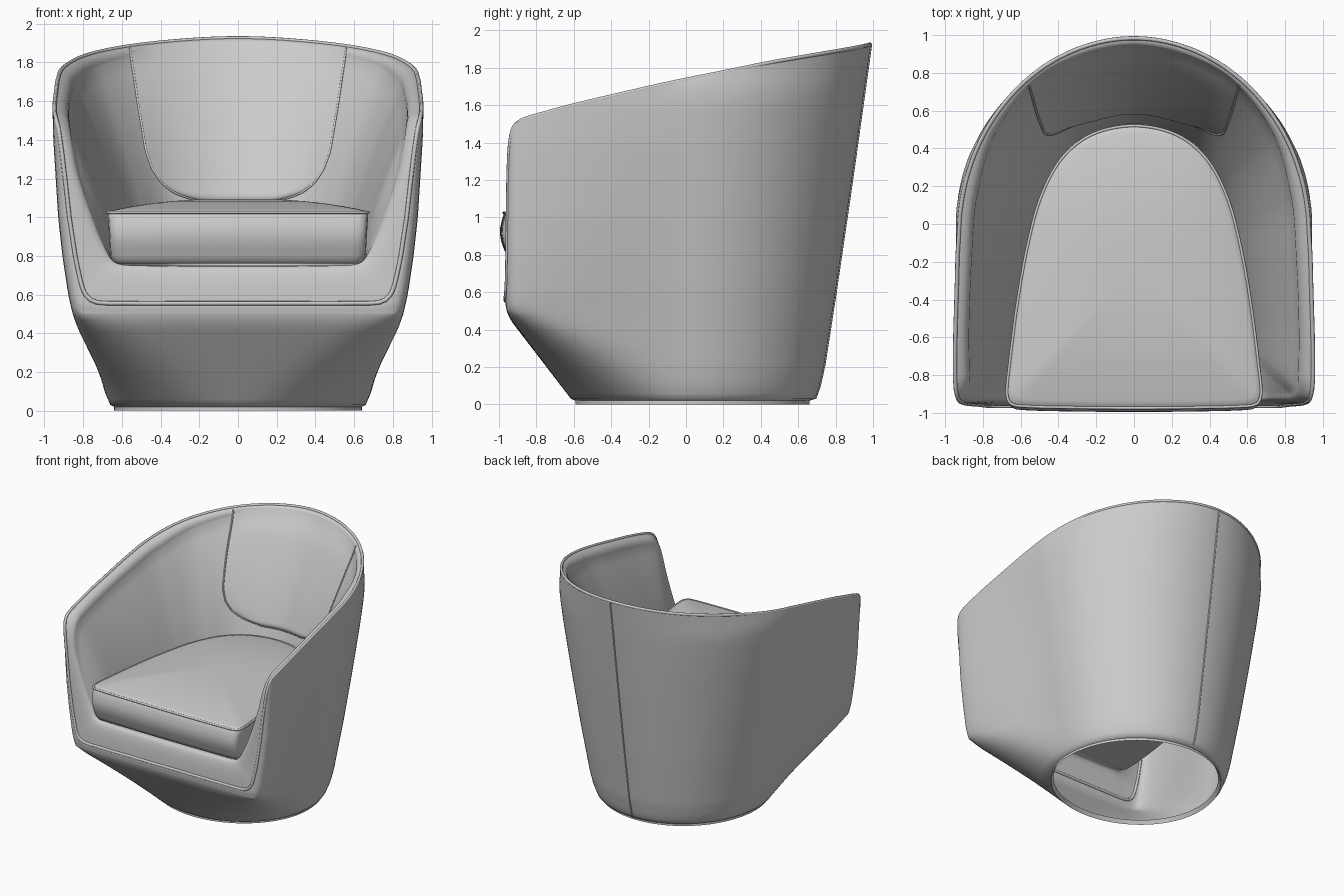
import bpy, bmesh, math
from mathutils import Vector
from mathutils.bvhtree import BVHTree

if "Cube" in bpy.data.objects:
    bpy.data.objects.remove(bpy.data.objects["Cube"])


def table(rows, z):
    """Linear lookup of a (z, value) profile."""
    for (a, p), (b, q) in zip(rows, rows[1:]):
        if z <= b:
            return p + (q - p) * max(0, (z - a) / (b - a))
    return rows[-1][1]


def spline(keys, odd, step, metric):
    """Smooth half outline; columns in `odd` flip sign across the mirror plane."""
    def ghost(c, k):
        return [2 * c[i] - k[i] if i in odd else k[i] for i in range(len(c))]
    pts = [ghost(keys[0], keys[1])] + list(keys) + [ghost(keys[-1], keys[-2])]
    t = [0]
    for a, b in zip(pts, pts[1:]):
        t.append(t[-1] + math.dist([a[i] for i in metric], [b[i] for i in metric]))
    out = []
    for j in range(1, len(pts) - 2):
        h = t[j + 1] - t[j]
        m = max(2, int(h / step))
        for s in (k / m for k in range(m)):
            row = []
            for i in range(len(keys[0])):
                a, b = pts[j][i], pts[j + 1][i]
                da = (b - pts[j - 1][i]) / (t[j + 1] - t[j - 1]) * h
                db = (pts[j + 2][i] - a) / (t[j + 2] - t[j]) * h
                row.append((2*s**3 - 3*s*s + 1) * a + (s**3 - 2*s*s + s) * da
                           + (3*s*s - 2*s**3) * b + (s**3 - s*s) * db)
            out.append(row)
    return out + [list(keys[-1])]


def mirrored(cols):
    return cols + [[(-x, y, z) for x, y, z in c] for c in cols[-2:0:-1]]


def finish(ob, angle=50):
    bpy.ops.object.select_all(action='DESELECT')
    bpy.context.view_layer.objects.active = ob
    ob.select_set(True)
    bpy.ops.object.shade_smooth_by_angle(angle=math.radians(angle))


def loft(name, cols, cyclic=True):
    """Skin a list of equally long point columns; returns a BVH of the surface."""
    bm = bmesh.new()
    v = [[bm.verts.new(p) for p in c] for c in cols]
    for i in range(len(v) if cyclic else len(v) - 1):
        a, b = v[i], v[(i + 1) % len(v)]
        for j in range(len(a) - 1):
            bm.faces.new((a[j], b[j], b[j + 1], a[j + 1]))
    bmesh.ops.remove_doubles(bm, verts=bm.verts, dist=1e-4)
    bmesh.ops.recalc_face_normals(bm, faces=bm.faces)
    tree = BVHTree.FromBMesh(bm)
    me = bpy.data.meshes.new(name)
    bm.to_mesh(me)
    bm.free()
    ob = bpy.data.objects.new(name, me)
    bpy.context.collection.objects.link(ob)
    finish(ob)
    return tree


def piping(name, pts, radius, cyclic=True):
    cu = bpy.data.curves.new(name, 'CURVE')
    cu.dimensions = '3D'
    cu.bevel_depth, cu.bevel_resolution = radius, 2
    sp = cu.splines.new('POLY')
    sp.points.add(len(pts) - 1)
    for p, co in zip(sp.points, pts):
        p.co = (*co, 1)
    sp.use_cyclic_u = cyclic
    bpy.context.collection.objects.link(bpy.data.objects.new(name, cu))


# Outer shell section: round at the floor, flat-fronted U above.
# The back half is nearly conical, the front half swells out sooner.
WIDE_FRONT = [(0, .64), (.03, .66), (.1, .70), (.2, .75), (.3, .793), (.4, .828), (.5, .855), (.6, .878),
              (.8, .908), (1, .93), (1.4, .955), (1.6, .96), (1.93, .96)]
WIDE_BACK = [(0, .64), (.03, .66), (.1, .69), (.2, .715), (.6, .79), (1, .856), (1.4, .916),
             (1.6, .94), (1.7, .943), (1.76, .93), (1.93, .905)]
BACK = [(0, .66), (.03, .69), (.08, .71), (.2, .738), (.6, .80), (1.2, .888), (1.93, .99)]
FRONT = [(0, .59), (.03, .615), (.44, .93), (.49, .957), (.55, .968), (1.93, .97)]


def shell(deg, z):
    s, c = math.sin(math.radians(deg)), math.cos(math.radians(deg))
    # corner fullness grows evenly from a circle to a crisp corner
    n = 2 if c > 0 else math.log(2) / -math.log(.7071 + .2644 * min(1, max(0, z) / .5))
    r = (abs(s) ** n + abs(c) ** n) ** (-1 / n)
    k = min(1, max(0, -r * c) / .85)
    k = k * k * (3 - 2 * k)
    w = table(WIDE_BACK, z) * (1 - k) + table(WIDE_FRONT, z) * k
    return Vector((w * r * s, table(BACK if c > 0 else FRONT, z) * r * c, z))


def bezier(a, b, c, t):
    return a * (1 - t) ** 2 + b * 2 * t * (1 - t) + c * t * t


# Half rim stations: angle, rim z, inner roll edge x y z, seat edge x y
RIM = [(0, 1.925, 0, .94, 1.875, 0, .53),
       (30, 1.897, .445, .81, 1.845, .30, .44),
       (58, 1.84, .72, .505, 1.775, .45, .235),
       (80, 1.77, .83, .145, 1.69, .53, .02),
       (100, 1.70, .858, -.18, 1.62, .575, -.2),
       (120, 1.61, .872, -.56, 1.53, .615, -.45),
       (131, 1.535, .868, -.82, 1.46, .635, -.60),
       (133.5, 1.505, .862, -.87, 1.42, .64, -.66),
       (134.8, 1.43, .85, -.89, 1.35, .645, -.70),
       (135.5, 1.25, .817, -.90, 1.20, .65, -.75),
       (136, .90, .725, -.91, .93, .65, -.82),
       (136.4, .67, .67, -.92, .81, .65, -.86),
       (137.2, .57, .64, -.925, .77, .64, -.88),
       (139, .535, .60, -.925, .755, .61, -.89),
       (145, .53, .50, -.925, .75, .50, -.89),
       (160, .53, .25, -.925, .745, .25, -.89),
       (180, .53, 0, -.925, .745, 0, -.89)]

# Tub shell: base lip, outer wall, rolled rim, inner wall and seat deck
cols, rim = [], []
for deg, zr, tx, ty, tz, qx, qy in spline(RIM, {0, 2, 5}, .025, (1, 2, 3, 4)):
    foot = shell(deg, 0)
    R, T, Q = shell(deg, zr), Vector((tx, ty, tz)), Vector((qx, qy, .75))
    col = [Vector((foot.x * .97, foot.y * .97, .03)), foot, Vector((foot.x, foot.y, .02))]
    col += [shell(deg, .03 + .47 * i / 16) for i in range(17)]
    col += [shell(deg, .5 + (zr - .5) * i / 24) for i in range(1, 25)]
    f = min(1, max(0, (deg - 131) / 4.5))
    C = T + Vector((0, f * (R.y - T.y), (1 - f) * (R.z - T.z)))
    col += [bezier(R, C, T, i / 9) for i in range(1, 10)]
    D = T.lerp(Q, .82)
    D.z = T.z + (Q.z - T.z) * .54
    col += [bezier(T, D, Q, i / 14) for i in range(1, 15)]
    col.append(Vector((0, qy, .75)))
    cols.append([tuple(p) for p in col])
    rim.append([tuple(bezier(R, C, T, .06))])
tree = loft("tub_shell", mirrored(cols))
piping("rim_piping", [c[0] for c in mirrored(rim)], .011)

# Stitched seam down the middle of the back
piping("back_seam", [shell(0, .03 + 1.89 * i / 30) for i in range(31)], .006, False)

# Back panel laid on the inner wall
HALF = [(1.08, .18), (1.10, .26), (1.13, .335), (1.18, .395), (1.25, .44), (1.35, .475), (1.6, .515), (1.92, .56)]
panel = []
for i in range(33):
    u = i / 16 - 1
    col = []
    for j in range(29):
        v = j / 28
        x = u * table(HALF, 1.08 + .83 * v ** 1.5)
        z = 1.08 + (.83 - .12 * x * x) * v ** 1.5
        hit = tree.ray_cast(Vector((x, 0, z)), Vector((0, 1, 0)))[0]
        y = hit.y if hit else .9
        puff = (1 - u ** 8) * min(1, v * 8 + .2) * min(1, (1 - v) * 8)
        col.append((x, y - .004 - .025 * puff, z))
    panel.append(col)
loft("back_panel", panel, False)
piping("back_panel_seam", panel[0][::-1] + [c[0] for c in panel[1:-1]] + panel[-1], .006, False)

# Seat cushion with crowned top and bulging front
SEAT = [(0, .52), (.22, .475), (.38, .35), (.49, .15), (.56, -.1), (.615, -.4), (.66, -.75),
        (.673, -.90), (.655, -.95), (.60, -.964), (.3, -.972), (0, -.974)]
cush, edge = [], []
for x, y in spline(SEAT, {0}, .03, (0, 1)):
    def ring(k, z, bulge=0):
        return (x * k, -.25 + (y + .25) * k - (bulge if y < -.9 else 0), z)
    col = [ring(0, .76), ring(.93, .76), ring(.965, .77), ring(.98, .80)]
    col += [ring(.98 + .02 * i / 6, .80 + .22 * i / 6, .028 * math.sin(math.pi * i / 6)) for i in range(1, 6)]
    col += [ring(1, 1.02)]
    col += [ring(k, 1.03 + .065 * (1 - k ** 2.5)) for k in (.985, .95, .9, .8, .65, .5, .35, .2, .1, 0)]
    cush.append(col)
    edge.append([ring(1, 1.025)])
loft("seat_cushion", mirrored(cush))
piping("seat_piping", [c[0] for c in mirrored(edge)], .008)
